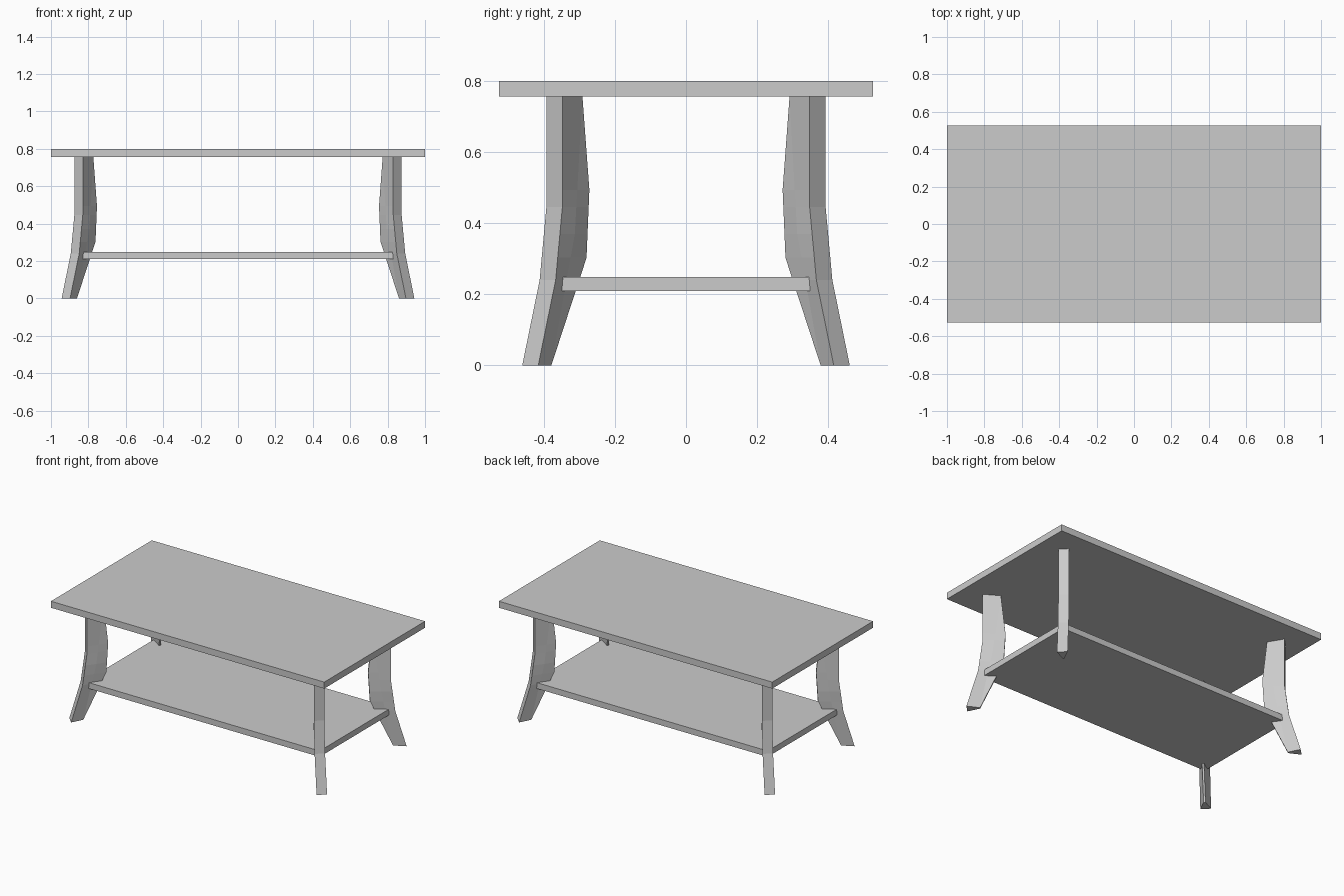
import bpy, bmesh

if "Cube" in bpy.data.objects:
    bpy.data.objects.remove(bpy.data.objects["Cube"])


def add_object(name, bm):
    bmesh.ops.recalc_face_normals(bm, faces=bm.faces)
    mesh = bpy.data.meshes.new(name)
    bm.to_mesh(mesh)
    bm.free()
    obj = bpy.data.objects.new(name, mesh)
    bpy.context.collection.objects.link(obj)
    return obj


def board(name, half_x, half_y, z0, z1):
    bm = bmesh.new()
    bmesh.ops.create_cube(bm, size=1)
    for v in bm.verts:
        v.co = (v.co.x * 2 * half_x, v.co.y * 2 * half_y, z0 if v.co.z < 0 else z1)
    return add_object(name, bm)


def lerp(knots, z):
    for (za, a), (zb, b) in zip(knots, knots[1:]):
        if z <= zb:
            return a + (b - a) * (z - za) / (zb - za)
    return knots[-1][1]


# Leg profiles: (height, inward distance along the table diagonal)
TOP = 0.757
OUTER = [(0, -0.068), (0.24, -0.019), (0.446, 0), (TOP, 0)]
INNER = [(0, -0.0125), (0.303, 0.0865), (0.494, 0.0945), (TOP, 0.075)]
CREASE = [(0, -0.0125), (0.37, 0.0415), (TOP, 0.075)]
CREASE_HALF = [(0, 0.004), (0.37, 0.016), (TOP, 0.004)]
LEVELS = sorted({z for k in (OUTER, INNER, CREASE) for z, _ in k})


def leg(name, sx, sy):
    bm = bmesh.new()
    rings = []
    for z in LEVELS:
        # wedge section: wide outside, narrow inside
        half = [(lerp(OUTER, z), 0.0225),
                (lerp(CREASE, z), lerp(CREASE_HALF, z)),
                (lerp(INNER, z), 0.004)]
        section = half + [(s, -h) for s, h in reversed(half)]
        rings.append([bm.verts.new((sx * (0.8525 - s + h), sy * (0.3705 - s - h), z))
                      for s, h in section])
    for low, high in zip(rings, rings[1:]):
        for i in range(6):
            j = (i + 1) % 6
            bm.faces.new((low[i], low[j], high[j], high[i]))
    bm.faces.new(rings[0])
    bm.faces.new(rings[-1])
    bmesh.ops.remove_doubles(bm, verts=bm.verts, dist=0.0005)
    return add_object(name, bm)


# Boards
board("table_top", 1.0, 0.527, TOP, 0.80)
board("lower_shelf", 0.86, 0.375, 0.21, 0.249)

# Four splayed legs set on the diagonals
for sy, end in ((-1, "front"), (1, "back")):
    for sx, side in ((-1, "left"), (1, "right")):
        leg(f"{end}_{side}_leg", sx, sy)
